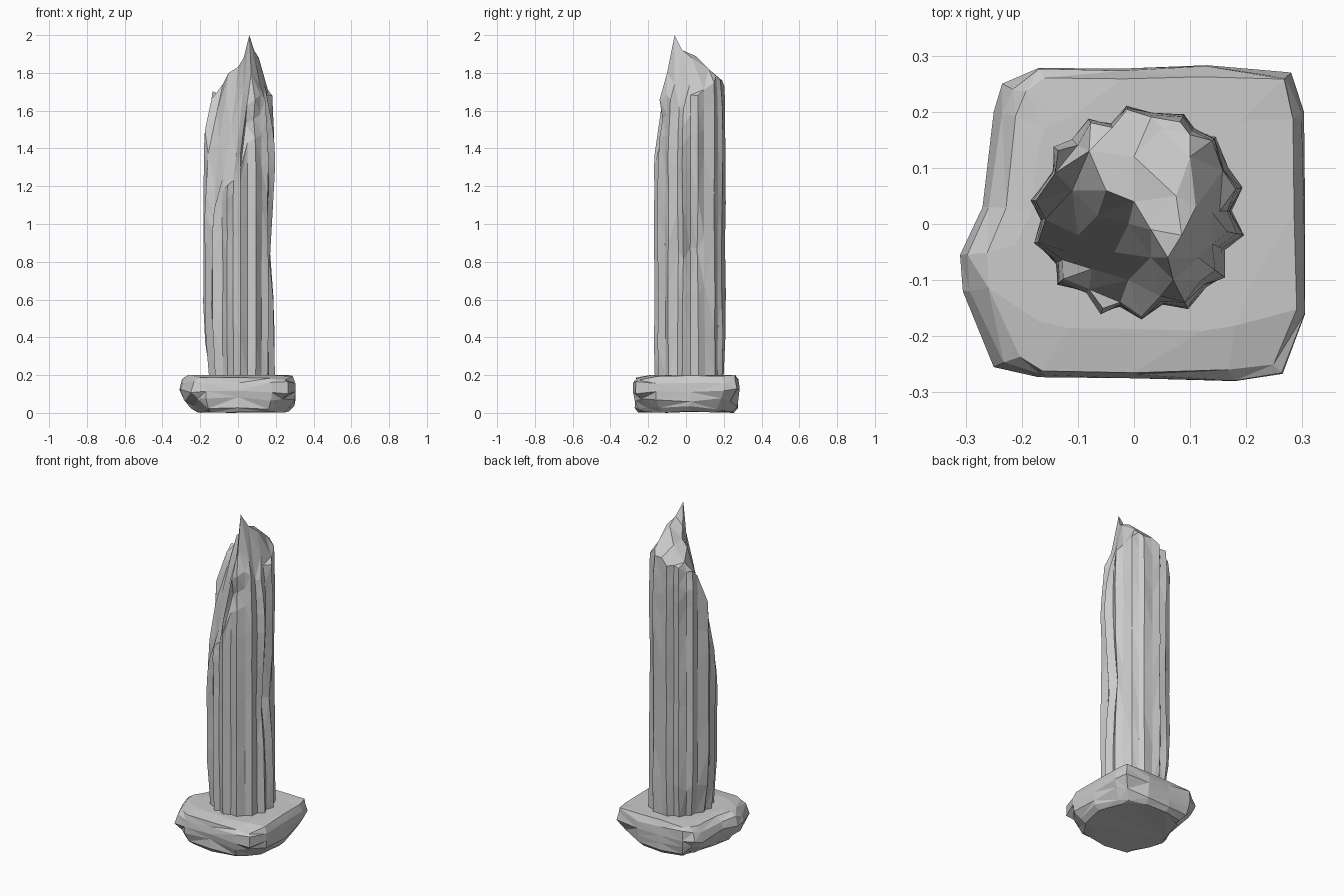
import bpy, bmesh, random
from math import cos, sin, radians, exp
from mathutils import Vector
from mathutils.geometry import delaunay_2d_cdt

if "Cube" in bpy.data.objects:
    bpy.data.objects.remove(bpy.data.objects["Cube"])

random.seed(7)


def jit(a):
    return random.uniform(-a, a)


def bridge(bm, rings):
    for a, b in zip(rings, rings[1:]):
        n = len(a)
        for i in range(n):
            bm.faces.new((a[i], a[(i + 1) % n], b[(i + 1) % n], b[i]))


def finish(bm, name):
    bmesh.ops.triangulate(bm, faces=bm.faces[:])
    bmesh.ops.recalc_face_normals(bm, faces=bm.faces[:])
    me = bpy.data.meshes.new(name)
    bm.to_mesh(me)
    bm.free()
    ob = bpy.data.objects.new(name, me)
    bpy.context.collection.objects.link(ob)
    return ob


# Rough stone slab: outline lofted through levels, lower corners worn away
outline = [(-.25, -.255), (-.17, -.273), (0, -.275), (.18, -.28), (.265, -.267), (.305, -.16),
           (.305, .02), (.303, .2), (.28, .27), (.13, .283), (-.02, .277), (-.17, .278),
           (-.235, .25), (-.25, .2), (-.27, .03), (-.31, -.055), (-.305, -.12)]
# height, scale, largest radius, extra inset of the left side
levels = [(0.005, .95, .275, .05), (.025, 1, .305, .045), (.07, 1, .34, .02), (.115, 1, .5, 0),
          (.17, 1, .5, .01), (.197, .965, .5, .03)]
bm = bmesh.new()
rings = []
for k, (z, s, rmax, left) in enumerate(levels):
    ring = []
    for x, y in outline:
        p = Vector((x, y)) * s
        if p.length > rmax:
            p *= rmax / p.length
        if x < -.2:
            p.x += left
        if k != 3:
            p *= 1 - random.uniform(0, .04)
        dz = jit(.005 if k in (0, 5) else .014)
        if k == 5 and y < -.2:
            dz -= .01 + .04 * max(0, x)
        ring.append(bm.verts.new((p.x, p.y, z + dz)))
    rings.append(ring)
inner = [bm.verts.new((x * .68, y * .68, .2)) for x, y in outline]
rings.append(inner)
bridge(bm, rings)
bm.faces.new(rings[0])
bm.faces.new(inner)
finish(bm, "stone_slab")

# Fluted column shaft with a broken rim
CX, CY, R, N, Z0 = .008, .02, .19, 28, .19
rim_h = [(0, 1.66), (30, 1.72), (60, 1.77), (90, 1.73), (120, 1.72), (150, 1.70), (168, 1.6),
         (180, 1.42), (195, 1.2), (205, 1.04), (215, 1.02), (235, 1.17), (252, 1.22), (265, 1.24),
         (278, 1.5), (288, 1.67), (300, 1.68), (315, 1.68), (330, 1.66), (345, 1.58), (360, 1.66)]
# angle, height, angular spread, height spread, depth
dents = [(284, 1.54, 22, .07, .045), (0, .87, 22, .22, .034), (160, .16, 55, .14, .04),
         (35, 1.25, 12, .3, .012), (240, .75, 10, .3, .01), (120, 1.1, 12, .4, .01),
         (345, 1.65, 30, .18, .018), (235, .2, 25, .2, .01)]


def rim(a):
    for (a0, h0), (a1, h1) in zip(rim_h, rim_h[1:]):
        if a0 <= a <= a1:
            return h0 + (h1 - h0) * (a - a0) / (a1 - a0)


def radius(i, a, z):
    r = R if i % 2 else R - flute[i]
    for da, dz, sa, sz, d in dents:
        diff = (a - da + 180) % 360 - 180
        r -= d * exp(-(diff / sa) ** 2 - ((z - dz) / sz) ** 2)
    return r


bm = bmesh.new()
flute = [random.uniform(.008, .024) for _ in range(N)]
angles = [(i + random.uniform(.0, .5)) * 360 / N for i in range(N)]
tops = [rim(a) + jit(.025) for a in angles]
rings = []
for f in (0, .14, .3, .46, .62, .76, .86, .93, 1):
    ring = []
    for i, a in enumerate(angles):
        z = Z0 + f * (tops[i] - Z0) + (jit(.04) if 0 < f < .8 else 0)
        r = radius(i, a, z) + jit(.004)
        if f == 1:
            r -= .008
        t = radians(a)
        ring.append(bm.verts.new((CX + r * cos(t), CY + r * sin(t), z)))
    rings.append(ring)
bridge(bm, rings)
bm.faces.new(rings[0])

# Broken top: jagged inner points joined to the rim
crag = [(.06, -.06, 2.0), (.03, -.01, 1.88), (.085, -.02, 1.92), (.11, .03, 1.88), (.075, .05, 1.89),
        (.0, .04, 1.83), (-.05, .06, 1.8), (.0, .12, 1.82), (.1, .12, 1.82), (.05, .17, 1.77),
        (-.08, .13, 1.74), (-.065, .015, 1.66), (-.01, .0, 1.72), (-.11, .06, 1.6),
        (-.035, -.05, 1.52), (.03, -.06, 1.72), (-.1, -.02, 1.44), (-.075, -.08, 1.27),
        (-.12, -.05, 1.2), (-.01, -.1, 1.36), (.14, .02, 1.74), (.07, -.1, 1.8), (.115, -.06, 1.74)]
pool = rings[-1] + [bm.verts.new(c) for c in crag]
flat = [Vector((v.co.x, v.co.y)) for v in pool]
edges = [(i, (i + 1) % N) for i in range(N)]
res = delaunay_2d_cdt(flat, edges, [list(range(N))], 1, 1e-6)
for face in res[2]:
    vs = [pool[res[3][i][0]] for i in face]
    if len(set(vs)) == len(vs) and bm.faces.get(vs) is None:
        bm.faces.new(vs)
finish(bm, "broken_column")
